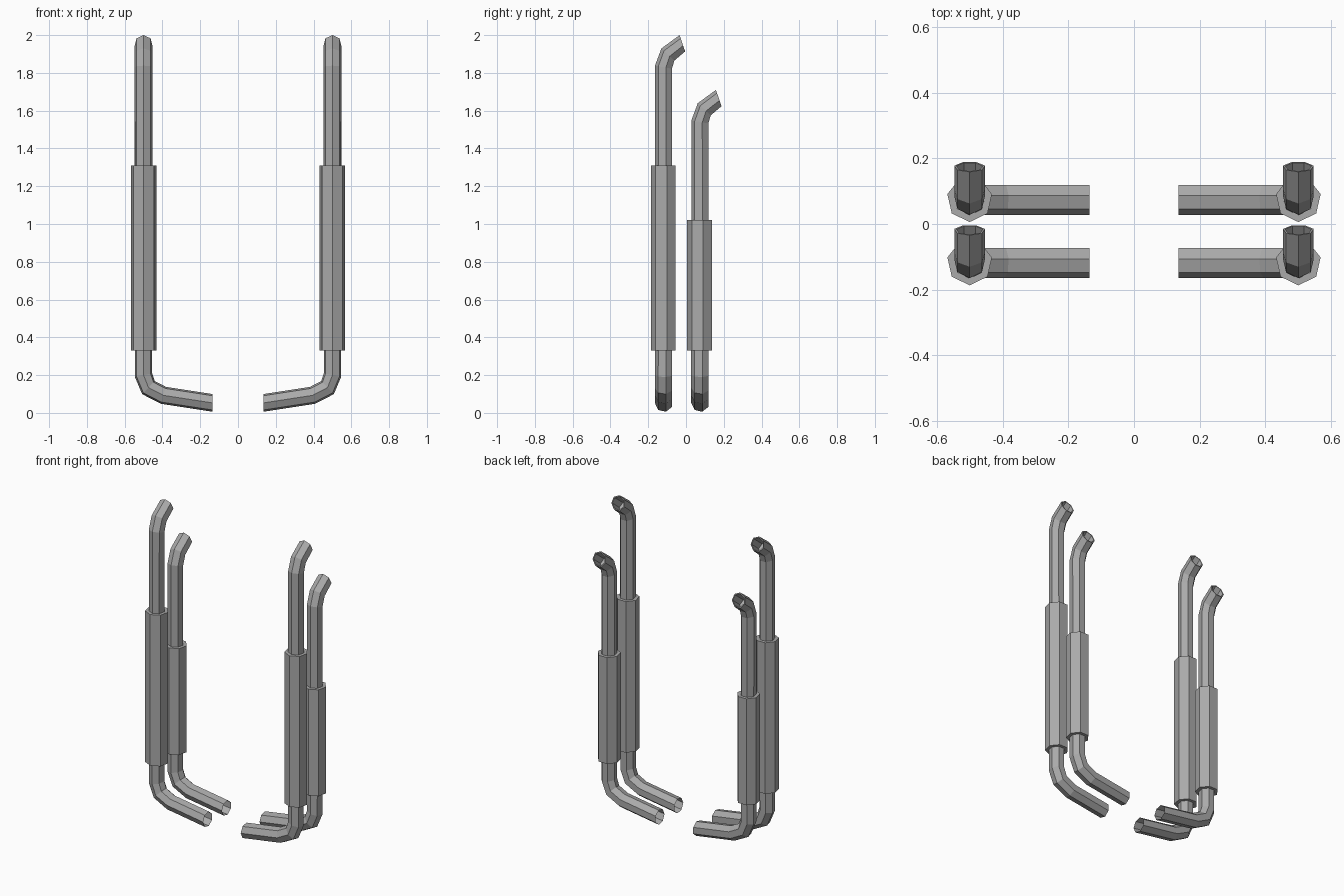
import bpy, bmesh
from math import sin, cos, pi, radians
from mathutils import Vector

cube = bpy.data.objects.get("Cube")
if cube:
    bpy.data.objects.remove(cube)

SIDES = 7
PIPE_R, SLEEVE_R, BORE_R = 0.048, 0.0695, 0.041

steel = bpy.data.materials.new("grey_steel")
steel.use_nodes = True
steel.diffuse_color = (0.4, 0.4, 0.4, 1)
steel.node_tree.nodes["Principled BSDF"].inputs["Base Color"].default_value = (0.4, 0.4, 0.4, 1)


def ring(bm, centre, radius, lean=0, roll=0, stretch=1):
    """Seven-sided ring, point forward; lean tips it to the back, roll inward."""
    a, b = radians(lean), radians(roll)
    e1 = Vector((0, cos(a), -sin(a))) * (stretch if lean else 1)
    e2 = Vector((cos(b), 0, -sin(b))) * (stretch if roll else 1)
    return [bm.verts.new(Vector(centre) + radius * (e2 * cos(t) + e1 * sin(t)))
            for t in (-pi / 2 + 2 * pi * i / SIDES for i in range(SIDES))]


def bridge(bm, rings):
    for lo, hi in zip(rings, rings[1:]):
        for i in range(SIDES):
            j = (i + 1) % SIDES
            bm.faces.new((lo[i], lo[j], hi[j], hi[i]))


def finish(bm, name, side):
    if side < 0:
        bmesh.ops.scale(bm, vec=(-1, 1, 1), verts=bm.verts)
        bmesh.ops.reverse_faces(bm, faces=bm.faces)
    mesh = bpy.data.meshes.new(name)
    bm.to_mesh(mesh)
    bm.free()
    mesh.materials.append(steel)
    bpy.context.collection.objects.link(bpy.data.objects.new(name, mesh))


def exhaust_pipe(name, side, y, top):
    bm = bmesh.new()
    rings = [
        # inward elbow at the foot
        ring(bm, (0.135, y, 0.053), PIPE_R, roll=90),
        ring(bm, (0.395, y, 0.093), PIPE_R, roll=73),
        ring(bm, (0.474, y, 0.134), PIPE_R, roll=46, stretch=1.03),
        ring(bm, (0.5, y, 0.2), PIPE_R, roll=12),
        # upright and backward bend at the tip
        ring(bm, (0.5, y, top - 0.17), PIPE_R, lean=10),
        ring(bm, (0.5, y + 0.023, top - 0.104), PIPE_R, lean=43, stretch=1.03),
        ring(bm, (0.5, y + 0.0985, top - 0.0455), PIPE_R, lean=71),
        # thin lip and bore
        ring(bm, (0.5, y + 0.0985, top - 0.0455), BORE_R, lean=71),
        ring(bm, (0.5, y + 0.023, top - 0.104), BORE_R, lean=43),
    ]
    bridge(bm, rings)
    bm.faces.new(rings[-1])
    finish(bm, name, side)


def sleeve(name, side, y, low, high):
    bm = bmesh.new()
    rings = [ring(bm, (0.5, y, z), r) for z, r in
             ((low, PIPE_R), (low, SLEEVE_R), (high, SLEEVE_R), (high, PIPE_R))]
    bridge(bm, rings)
    finish(bm, name, side)


for side, hand in ((1, "left"), (-1, "right")):
    for row, y, top, sleeve_top in (("front", -0.117, 2.0, 1.31), ("rear", 0.0755, 1.71, 1.02)):
        exhaust_pipe(f"{row}_{hand}_exhaust_pipe", side, y, top)
        sleeve(f"{row}_{hand}_heat_sleeve", side, y, 0.33, sleeve_top)
